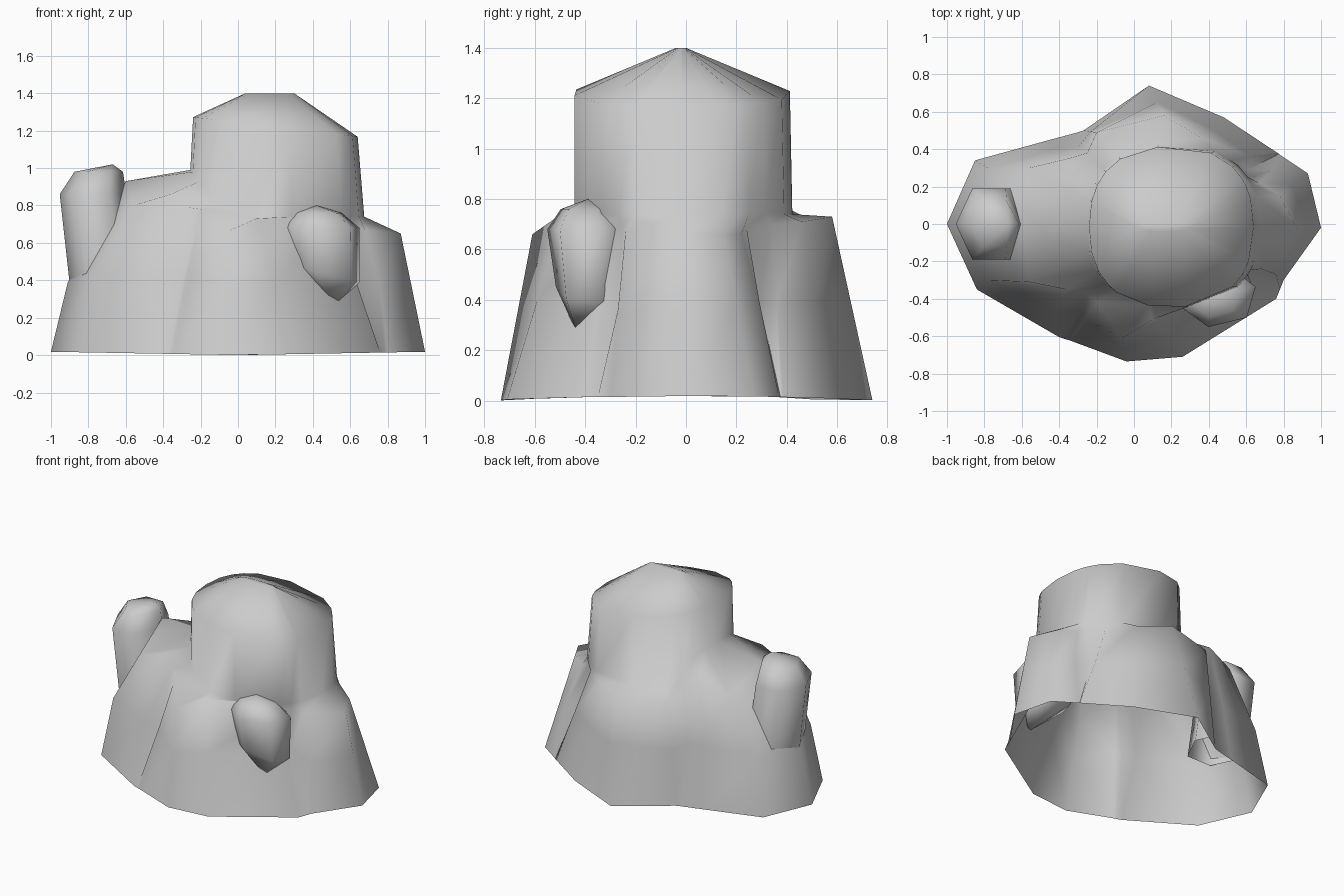
import bpy, bmesh
from math import cos, sin, pi, radians, copysign
from mathutils import Vector

cube = bpy.data.objects.get("Cube")
if cube:
    bpy.data.objects.remove(cube)

stone = bpy.data.materials.new("grey_stone")
stone.use_nodes = True
grey = (0.6, 0.6, 0.6, 1)
stone.diffuse_color = grey
shader = stone.node_tree.nodes["Principled BSDF"]
shader.inputs["Base Color"].default_value = grey
shader.inputs["Roughness"].default_value = 0.9


def oval(cx, cy, rx, ry, z, angles, tilt=0, square=1):
    """Ring at the given angles, optionally sloping along x or squared off."""
    ring = []
    for a in angles:
        c, s = (copysign(abs(v) ** square, v) for v in (cos(a), sin(a)))
        ring.append(Vector((cx + rx * c, cy + ry * s, z + tilt * rx * c)))
    return ring


def loft(name, rings, top=None, bottom=None, angle=80):
    """Skin a stack of rings, with optional points closing the ends."""
    bm = bmesh.new()
    rows = [[bm.verts.new(p) for p in ring] for ring in rings]
    n = len(rows[0])
    for low, high in zip(rows, rows[1:]):
        for i in range(n):
            j = (i + 1) % n
            bm.faces.new((low[i], low[j], high[j], high[i]))
    for tip, row, flip in ((top, rows[-1], False), (bottom, rows[0], True)):
        if tip:
            v = bm.verts.new(tip)
            for i in range(n):
                a, b = row[i], row[(i + 1) % n]
                bm.faces.new((b, a, v) if flip else (a, b, v))
    mesh = bpy.data.meshes.new(name)
    bm.to_mesh(mesh)
    bm.free()
    mesh.materials.append(stone)
    obj = bpy.data.objects.new(name, mesh)
    bpy.context.collection.objects.link(obj)
    bpy.ops.object.select_all(action="DESELECT")
    obj.select_set(True)
    bpy.context.view_layer.objects.active = obj
    bpy.ops.object.shade_smooth_by_angle(angle=radians(angle))
    return obj


# Outline on the ground, counter-clockwise from the right
foot = [Vector((x, y, .018 * abs(x))) for x, y in (
    (1, -.02), (.93, .27), (.78, .37), (.775, .375), (.76, .385), (.48, .57), (.08, .74),
    (-.27, .5), (-.3, .49), (-.45, .45), (-.85, .34), (-1, 0), (-.84, -.35), (-.4, -.605),
    (-.37, -.615), (-.35, -.62), (-.04, -.735), (.26, -.71), (.76, -.4), (.78, -.35), (.8, -.3))]

# Shoulders of the lower rocks and the grooves between them
ledge = [Vector(p) for p in (
    (.87, -.02, .65), (.78, .15, .66), (.67, .22, .66), (.6, .24, .69), (.52, .34, .7),
    (.36, .46, .71), (.16, .58, .73), (-.2, .49, .72), (-.25, .38, .76), (-.35, .35, .86),
    (-.56, .3, .8), (-.6, 0, .93), (-.56, -.31, .8), (-.36, -.35, .86), (-.27, -.36, .79),
    (-.2, -.42, .78), (-.06, -.61, .66), (.1, -.51, .73), (.52, -.34, .68),
    (.6, -.25, .69), (.68, -.24, .67))]

# Halfway ring, reshaped at the grooves and under the pillar
waist = [a.lerp(b, .55) for a, b in zip(foot, ledge)]
reshaped = {2: (.74, .29, .4), 3: (.61, .29, .4), 8: (-.3, .41, .42), 9: (-.42, .4, .43),
            10: (-.78, .3, .42), 11: (-.91, 0, .39), 12: (-.78, -.3, .42),
            13: (-.41, -.47, .42), 14: (-.29, -.47, .42), 17: (.19, -.59, .4),
            18: (.64, -.35, .37), 19: (.61, -.27, .4), 20: (.76, -.27, .36)}
for i, p in reshaped.items():
    waist[i] = Vector(p)

# Foot of the tower, higher where it meets the left shoulder
around = [radians(a) for a in (0, 17, 27, 33, 45, 65, 97, 125, 140, 152, 165, 180,
                               195, 210, 222, 232, 257, 277, 315, 327, 338)]
neck = oval(.21, -.01, .465, .435, .74, around, square=.85)
for p, z in zip(neck[8:16], (.82, .93, .98, .99, .98, .93, .85, .8)):
    p.z = z

# Main rock: flared lower rocks, tower with a sloping rim, short ridge on top
loft("main_rock", [foot, waist, ledge, neck,
                   oval(.2, -.015, .44, .43, 1.22, around, tilt=-.12, square=.85),
                   oval(.17, -.02, .13, .02, 1.4, around)], top=(.17, -.02, 1.4))

# Six-sided pillar at the far left
hexagon = [i * pi / 3 for i in range(6)]
loft("left_pillar", [oval(-.71, 0, .19, .22, .38, hexagon),
                     oval(-.775, 0, .178, .22, .86, hexagon),
                     oval(-.745, 0, .13, .14, .98, hexagon)], top=(-.67, 0, 1.02))

# Hanging lump at the front
turned = [a + .3 for a in hexagon]
loft("front_lump", [oval(.45, -.38, .21, .14, .44, turned, tilt=-.25),
                    oval(.445, -.385, .215, .17, .68, turned),
                    oval(.43, -.39, .13, .11, .76, turned)],
     top=(.42, -.39, .8), bottom=(.52, -.43, .26))
